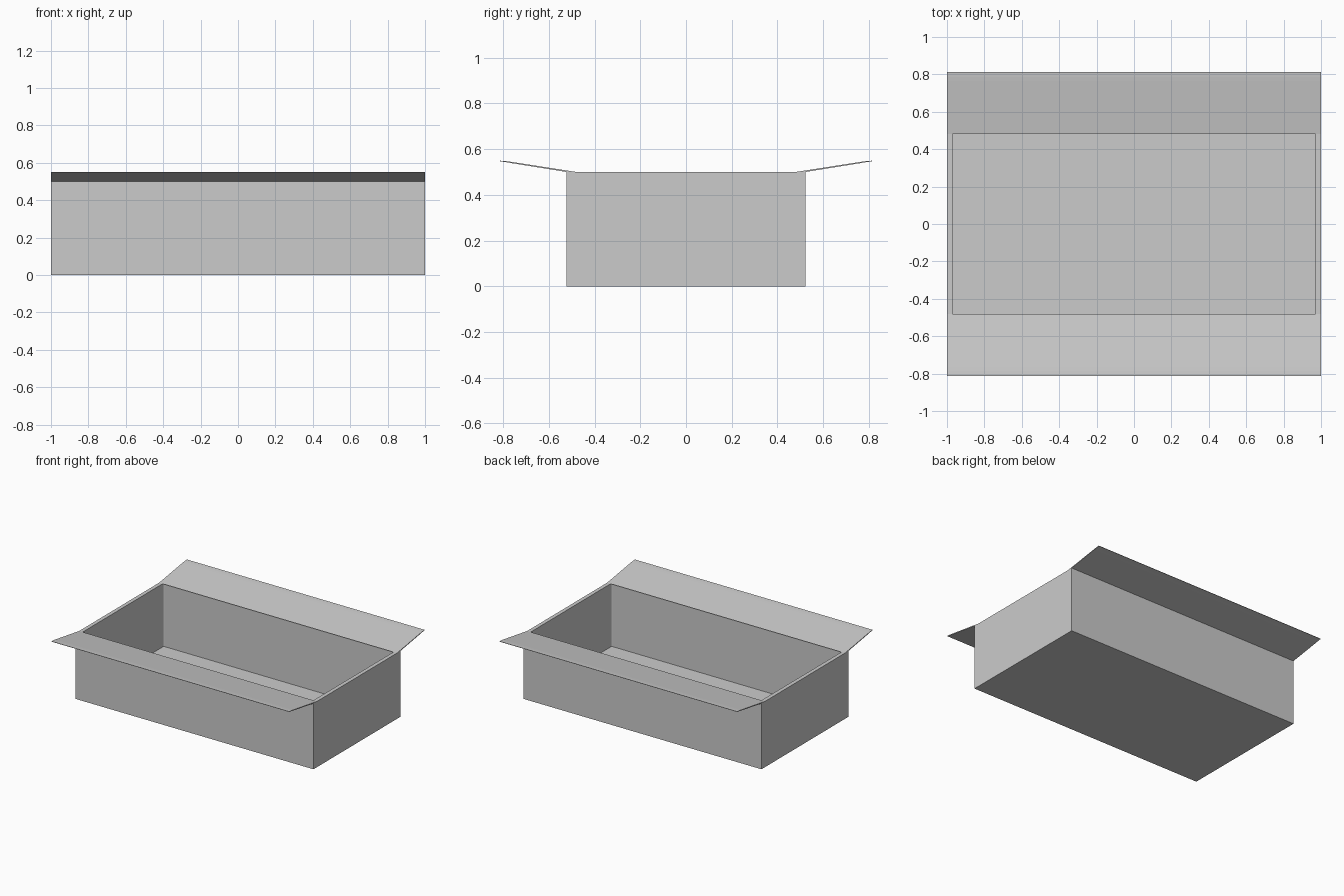
import bpy, bmesh

if "Cube" in bpy.data.objects:
    bpy.data.objects.remove(bpy.data.objects["Cube"])

LENGTH, HALF_W, HEIGHT = 2.0, 0.522, 0.5
WALL, FLOOR = 0.042, 0.02


def finish(name, bm):
    bmesh.ops.recalc_face_normals(bm, faces=bm.faces[:])
    mesh = bpy.data.meshes.new(name)
    bm.to_mesh(mesh)
    bm.free()
    obj = bpy.data.objects.new(name, mesh)
    bpy.context.collection.objects.link(obj)
    return obj


# Open tray: a box whose top is inset for the rim and pushed down for the cavity
bm = bmesh.new()
bmesh.ops.create_cube(bm, size=1)
for v in bm.verts:
    v.co = (v.co.x * LENGTH, v.co.y * 2 * HALF_W, (v.co.z + 0.5) * HEIGHT)
top = max(bm.faces, key=lambda f: f.calc_center_median().z)
bmesh.ops.inset_region(bm, faces=[top], thickness=WALL)
cavity = bmesh.ops.extrude_discrete_faces(bm, faces=[top])["faces"][0]
bmesh.ops.translate(bm, verts=cavity.verts[:], vec=(0, 0, FLOOR - HEIGHT))

# Tiny rounding on the inside vertical corners
corners = [e for e in bm.edges
           if abs(e.verts[0].co.z - e.verts[1].co.z) > 0.1
           and abs(e.verts[0].co.x) < LENGTH / 2 - 0.01]
bmesh.ops.bevel(bm, geom=corners, offset=0.008, segments=3, affect='EDGES', profile=0.5)
finish("tray_box", bm)

# Flared lips: thin upswept profile (y, z) run along each long side
PROFILE = [(0.48, 0.5), (0.765, 0.5445), (0.785, 0.547), (0.814, 0.5495),
           (0.814, 0.547), (0.785, 0.5425), (0.765, 0.539), (0.522, 0.5)]
for name, side in (("front_lip", -1), ("back_lip", 1)):
    bm = bmesh.new()
    face = bm.faces.new([bm.verts.new((-LENGTH / 2, side * y, z)) for y, z in PROFILE])
    ext = bmesh.ops.extrude_face_region(bm, geom=[face], use_keep_orig=True)["geom"]
    verts = [g for g in ext if isinstance(g, bmesh.types.BMVert)]
    bmesh.ops.translate(bm, verts=verts, vec=(LENGTH, 0, 0))
    finish(name, bm)
